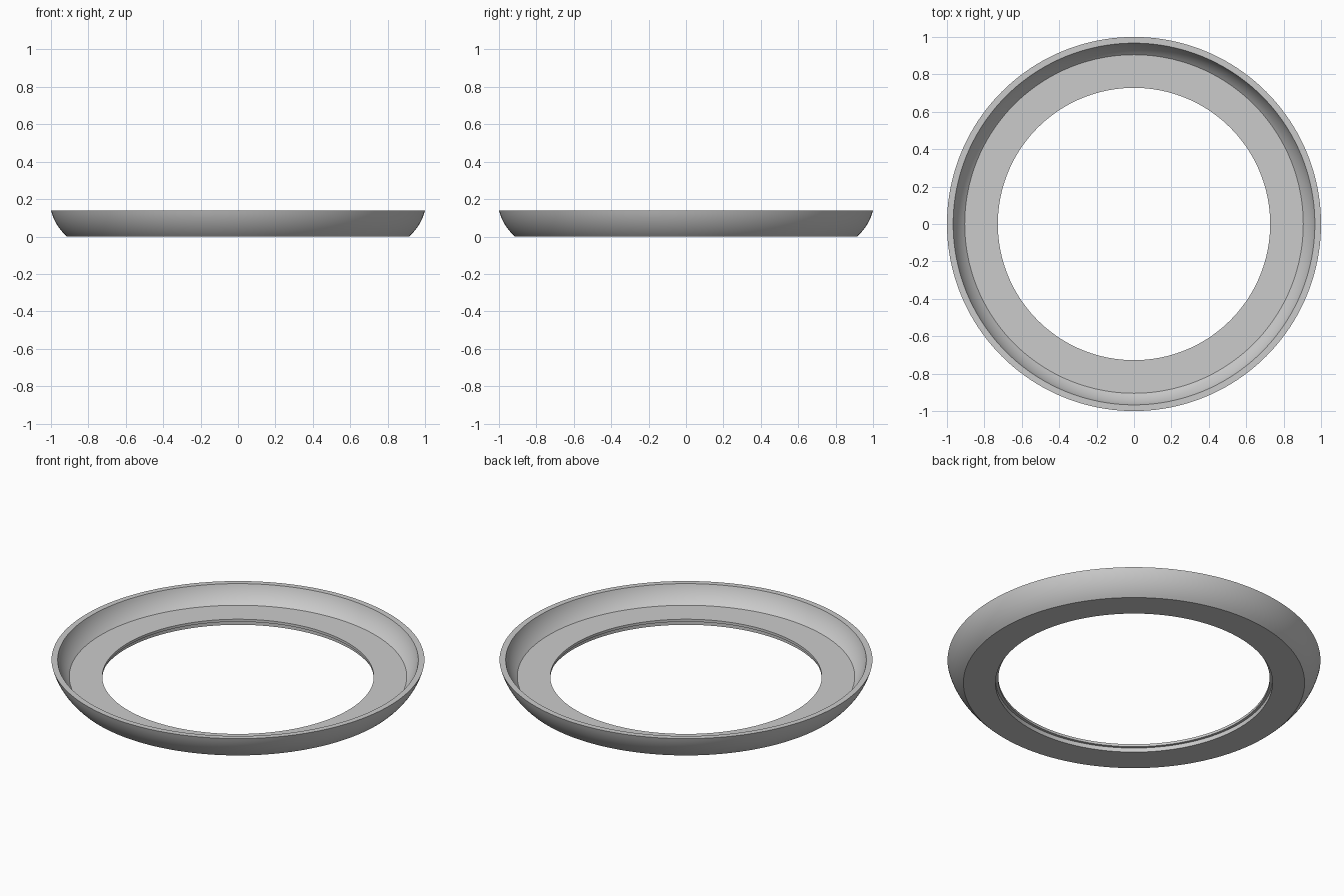
import bpy, bmesh, math
from mathutils import Vector

if "Cube" in bpy.data.objects:
    bpy.data.objects.remove(bpy.data.objects["Cube"])

SEGMENTS = 160


def arc(a, b, sag, n=10):
    """Shallow arc from a to b, bulging outward and down by sag."""
    a, b = Vector(a), Vector(b)
    d = b - a
    side = Vector((d.y, -d.x)).normalized()
    radius = (d.length ** 2 / 4 + sag ** 2) / (2 * sag)
    centre = (a + b) / 2 - side * (radius - sag)
    half = math.asin(d.length / 2 / radius)
    along = d.normalized()
    return [centre + radius * (side * math.cos(t) + along * math.sin(t))
            for t in (-half + 2 * half * i / n for i in range(n + 1))]


def lathe(name, profile, material):
    """Spin a closed (radius, height) profile around the z axis."""
    bm = bmesh.new()
    rings = []
    for i in range(SEGMENTS):
        t = 2 * math.pi * i / SEGMENTS
        rings.append([bm.verts.new((r * math.cos(t), r * math.sin(t), z))
                      for r, z in profile])
    n = len(profile)
    for i in range(SEGMENTS):
        a, b = rings[i], rings[(i + 1) % SEGMENTS]
        for j in range(n):
            k = (j + 1) % n
            bm.faces.new((a[j], b[j], b[k], a[k]))
    bmesh.ops.recalc_face_normals(bm, faces=bm.faces)
    mesh = bpy.data.meshes.new(name)
    bm.to_mesh(mesh)
    bm.free()
    mesh.materials.append(material)
    obj = bpy.data.objects.new(name, mesh)
    bpy.context.collection.objects.link(obj)
    bpy.context.view_layer.objects.active = obj
    obj.select_set(True)
    bpy.ops.object.shade_smooth_by_angle(angle=math.radians(25))
    return obj


grey = bpy.data.materials.new("light_grey")
grey.diffuse_color = (0.6, 0.6, 0.6, 1)
grey.use_nodes = True
grey.node_tree.nodes["Principled BSDF"].inputs["Base Color"].default_value = grey.diffuse_color

# Curved outer wall, flat rim, curved inner wall, then the floor
# and the stepped edge of the central hole
outer_wall = arc((0.915, 0), (1.0, 0.139), 0.012)
inner_wall = arc((0.905, 0.04), (0.967, 0.139), 0.008)[::-1]
hole_step = [(0.728, 0.04), (0.728, 0.025), (0.743, 0.025), (0.743, 0)]
lathe("dished_ring", outer_wall + inner_wall + hole_step, grey)
